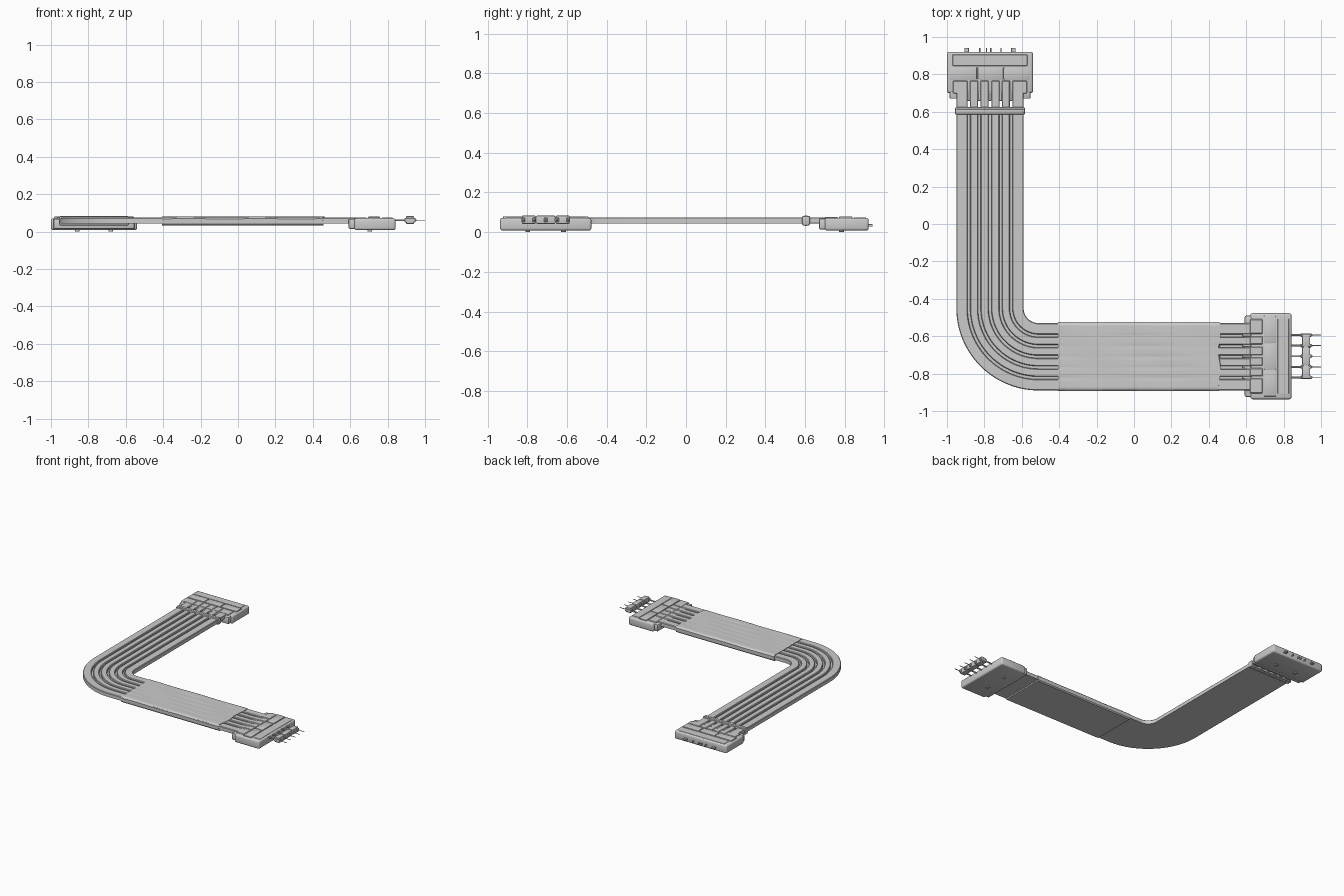
import bpy, bmesh
from math import sin, cos, pi, radians
from mathutils import Matrix, Vector

if "Cube" in bpy.data.objects:
    bpy.data.objects.remove(bpy.data.objects["Cube"])

GROOVES = [0.067, 0.123, 0.18, 0.237, 0.293]   # across the ribbon, from its outer edge
WIDTH = 0.36
BOT, TOP, FLOOR = 0.044, 0.075, 0.056


def finish(bm, name, angle=30):
    bmesh.ops.recalc_face_normals(bm, faces=bm.faces)
    me = bpy.data.meshes.new(name)
    bm.to_mesh(me)
    bm.free()
    ob = bpy.data.objects.new(name, me)
    bpy.context.collection.objects.link(ob)
    bpy.ops.object.select_all(action='DESELECT')
    bpy.context.view_layer.objects.active = ob
    ob.select_set(True)
    bpy.ops.object.shade_smooth_by_angle(angle=radians(angle))
    return ob


def box(name, lo, hi, m=Matrix(), bevel=0.0, seg=2):
    bm = bmesh.new()
    lo, hi = Vector(lo), Vector(hi)
    size = hi - lo
    bmesh.ops.create_cube(bm, size=1, matrix=Matrix.Translation((lo + hi) / 2) @ Matrix.Diagonal((*size, 1)))
    if bevel:
        bmesh.ops.bevel(bm, geom=bm.edges[:], offset=bevel, segments=seg, affect='EDGES', profile=0.5)
    bm.transform(m)
    return finish(bm, name)


def loft(name, rings, angle=30):
    # joins closed rings of points into a capped tube
    bm = bmesh.new()
    vs = [[bm.verts.new(p) for p in r] for r in rings]
    n = len(vs[0])
    for a, b in zip(vs, vs[1:]):
        for i in range(n):
            bm.faces.new((a[i], a[(i + 1) % n], b[(i + 1) % n], b[i]))
    bm.faces.new(vs[0])
    bm.faces.new(vs[-1])
    return finish(bm, name, angle)


# ribbon cable: grooved section swept round the corner
def ribbon_profile():
    c = 0.004
    edges = [0] + [g + s * 0.007 for g in GROOVES for s in (-1, 1)] + [WIDTH]
    pts = [(WIDTH, BOT), (0, BOT)]
    for i in range(0, len(edges), 2):
        a, b = edges[i], edges[i + 1]
        if i:
            pts.append((a, FLOOR))
        pts += [(a, TOP - c), (a + c, TOP), (b - c, TOP), (b, TOP - c)]
        if i + 2 < len(edges):
            pts.append((b, FLOOR))
    return pts


CX, CY, R = -0.51, -0.45, 0.44
prof = ribbon_profile()
rings = [[(CX - R + u, 0.61, z) for u, z in prof]]
for i in range(33):
    t = pi + (pi / 2) * i / 32
    rings.append([(CX + (R - u) * cos(t), CY + (R - u) * sin(t), z) for u, z in prof])
rings.append([(0.63, CY - R + u, z) for u, z in prof])
loft("ribbon_cable", rings)

# separate strips between the clamp and the upper connector
edges = [0] + [g + s * 0.007 for g in GROOVES for s in (-1, 1)] + [WIDTH]
for i in range(0, 12, 2):
    box("cable_strip", (CX - R + edges[i], 0.605, BOT), (CX - R + edges[i + 1], 0.71, TOP), bevel=0.003, seg=1)

# clamp around the cable
box("cable_clamp", (-0.957, 0.585, 0.034), (-0.583, 0.625, 0.082), bevel=0.007)
box("clamp_band", (-0.953, 0.596, 0.032), (-0.587, 0.614, 0.085), bevel=0.004)

# wrapped sleeve, gently rippled over the grooves
Y0, Y1, ZB, ZT = -0.892, -0.525, 0.033, 0.079
rings = []
NX, NY = 36, 48
for i in range(NX + 1):
    f = i / NX
    ring = []
    for j in range(NY + 1):
        y = Y0 + (Y1 - Y0) * j / NY
        d = min(j, NY - j) / NY
        dip = sum(max(0, 1 - abs(y - (CY - R) - g) / 0.014) for g in GROOVES)
        z = ZT - 0.002 * dip * (0.6 + 0.4 * sin(9 * f + 5 * y)) + 0.001 * sin(14 * f + 22 * y)
        z -= 0.010 * max(0, 1 - d / 0.04) ** 2
        x = -0.405 + f * (0.862 + 0.006 * sin(30 * y))
        ring.append((x, y, z))
    ring += [(x, Y1 - 0.001, ZB + 0.008), (x, Y1 - 0.008, ZB),
             (x, Y0 + 0.008, ZB), (x, Y0 + 0.001, ZB + 0.008)]
    rings.append(ring)
loft("cable_sleeve", rings, 35)


# connector housing: local x runs across, local y runs away from the cable
def connector(name, m):
    box(name + "_body", (-0.23, 0.03, 0.008), (0.23, 0.25, 0.072), m, 0.012, 3)
    box(name + "_lip", (-0.217, 0.0, 0.014), (0.217, 0.06, 0.069), m, 0.007)
    for a, b in ((-0.215, -0.07), (-0.066, 0.071), (0.075, 0.215)):
        box(name + "_top_panel", (a, 0.102, 0.066), (b, 0.168, 0.080), m, 0.004)
    box(name + "_rear_rim", (-0.2, 0.176, 0.066), (0.2, 0.236, 0.0745), m, 0.002, 1)
    # raised blocks lying between the wire slots
    strips = [-0.205] + [g - 0.18 for g in GROOVES] + [0.205]
    for a, b in zip(strips, strips[1:]):
        box(name + "_slot_block", (a + 0.007, 0.028, 0.062), (b - 0.007, 0.096, 0.0765), m, 0.003, 1)
    for g in GROOVES:
        box(name + "_tooth", (g - 0.187, -0.012, 0.050), (g - 0.173, 0.034, 0.073), m, 0.002, 1)
    for a in (-0.09, 0.09):
        box(name + "_foot", (a - 0.012, 0.10, 0.0), (a + 0.012, 0.125, 0.012), m, 0.002, 1)


upper = Matrix.Translation((-0.77, 0.67, 0))
lower = Matrix.Translation((0.592, -0.707, 0)) @ Matrix.Rotation(-pi / 2, 4, 'Z')
connector("upper_connector", upper)
connector("lower_connector", lower)

# contact tips on the upper connector
for a, w in ((-0.125, 0.024), (0.125, 0.024), (-0.055, 0.006), (-0.018, 0.006), (0.004, 0.006), (0.058, 0.006)):
    box("contact_tip", (a - w / 2, 0.24, 0.028), (a + w / 2, 0.271, 0.040), upper, 0.001, 1)

# pins, fine wire ends and crossbar on the lower connector
for g in GROOVES:
    a = (0.18 - g) * 1.0
    box("pin", (a - 0.005, 0.24, 0.056), (a + 0.005, 0.362, 0.065), lower, 0.002, 1)
    box("wire_end", (a - 0.002, 0.35, 0.059), (a + 0.002, 0.408, 0.062), lower)
    box("pin_collar", (a - 0.009, 0.298, 0.050), (a + 0.009, 0.358, 0.073), lower, 0.003, 1)
for a, b in ((-0.12, -0.051), (-0.047, 0.047), (0.051, 0.12)):
    box("crossbar_block", (a, 0.307, 0.042), (b, 0.349, 0.083), lower, 0.004)
box("crossbar_core", (-0.115, 0.314, 0.048), (0.115, 0.342, 0.077), lower)
